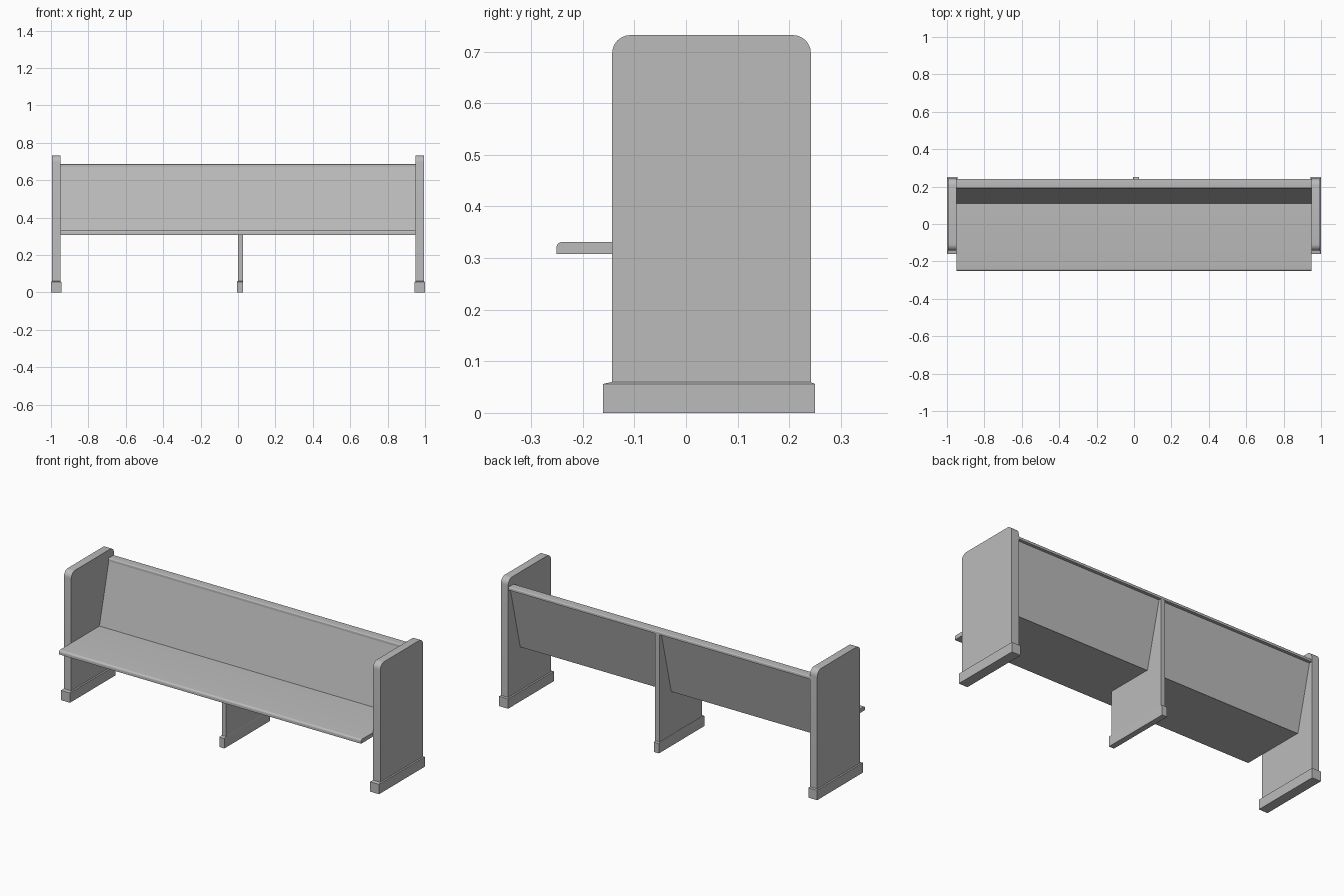
import bpy, bmesh, math

cube = bpy.data.objects.get("Cube")
if cube:
    bpy.data.objects.remove(cube, do_unlink=True)

GREY = (0.5, 0.5, 0.5, 1)
mat = bpy.data.materials.new("plain grey")
mat.use_nodes = True
mat.diffuse_color = GREY
mat.node_tree.nodes["Principled BSDF"].inputs["Base Color"].default_value = GREY


def rounded(points):
    """Side profile of (y, z[, radius]) corners; corners with a radius become arcs."""
    out = []
    for i, p in enumerate(points):
        if len(p) == 2:
            out.append(p)
            continue
        y, z, r = p
        prev, nxt = points[i - 1], points[(i + 1) % len(points)]

        def toward(q):
            d = math.hypot(q[0] - y, q[1] - z)
            return (q[0] - y) / d * r, (q[1] - z) / d * r

        a, b = toward(prev), toward(nxt)
        for k in range(7):
            t = k / 6 * math.pi / 2
            ca, cb = 1 - math.sin(t), 1 - math.cos(t)
            out.append((y + a[0] * ca + b[0] * cb, z + a[1] * ca + b[1] * cb))
    return out


def finish(name, bm):
    bmesh.ops.recalc_face_normals(bm, faces=bm.faces)
    mesh = bpy.data.meshes.new(name)
    bm.to_mesh(mesh)
    bm.free()
    mesh.materials.append(mat)
    obj = bpy.data.objects.new(name, mesh)
    bpy.context.collection.objects.link(obj)
    bpy.ops.object.select_all(action="DESELECT")
    obj.select_set(True)
    bpy.context.view_layer.objects.active = obj
    bpy.ops.object.shade_smooth_by_angle(angle=math.radians(30))
    return obj


def extrude(name, profile, x0, x1):
    """Extrude a side profile along x."""
    bm = bmesh.new()
    face = bm.faces.new([bm.verts.new((x0, y, z)) for y, z in rounded(profile)])
    new = bmesh.ops.extrude_face_region(bm, geom=[face])["geom"]
    verts = [v for v in new if isinstance(v, bmesh.types.BMVert)]
    bmesh.ops.translate(bm, verts=verts, vec=(x1 - x0, 0, 0))
    return finish(name, bm)


def plinth(name, x0, x1, inset):
    """Foot block whose top slopes up to the panel standing on it."""
    bm = bmesh.new()
    rings = []
    for z, dx, dy in ((0, 0, 0), (0.056, 0, 0), (0.06, inset, 0.018)):
        a, b, f, k = x0 + dx, x1 - dx, -0.161 + dy, 0.25 - dy / 2
        rings.append([bm.verts.new((x, y, z)) for x, y in ((a, f), (b, f), (b, k), (a, k))])
    for low, high in zip(rings, rings[1:]):
        for i in range(4):
            j = (i + 1) % 4
            bm.faces.new((low[i], low[j], high[j], high[i]))
    bm.faces.new(rings[0])
    bm.faces.new(rings[-1])
    return finish(name, bm)


FRONT, BACK = -0.143, 0.242

# End panels and their feet
end = [(FRONT, 0.03), (BACK, 0.03), (BACK, 0.732, 0.035), (FRONT, 0.732, 0.035)]
for side, s in (("left", 1), ("right", -1)):
    extrude(side + "_end_panel", end, *sorted((s * 0.949, s * 0.995)))
    plinth(side + "_foot", *sorted((s * 0.944, s * 1.0)), 0.005)

# Centre support, rising behind the sloping backrest
support = [(FRONT, 0.03), (0.24, 0.03), (0.24, 0.67), (0.215, 0.67), (0.125, 0.309), (FRONT, 0.309)]
extrude("centre_support", support, -0.001, 0.0255)
plinth("centre_foot", -0.005, 0.027, 0.002)

# Seat board with a softened front edge
seat = [(-0.251, 0.308), (0.13, 0.308), (0.13, 0.331), (-0.251, 0.331, 0.011)]
extrude("seat", seat, -0.95, 0.95)

# Sloping backrest and the rail on top
extrude("backrest", [(0.106, 0.312), (0.134, 0.306), (0.224, 0.672), (0.196, 0.672)], -0.95, 0.95)
rail = [(0.19, 0.67), (0.241, 0.67), (0.241, 0.686, 0.005), (0.19, 0.686, 0.005)]
extrude("top_rail", rail, -0.95, 0.95)
